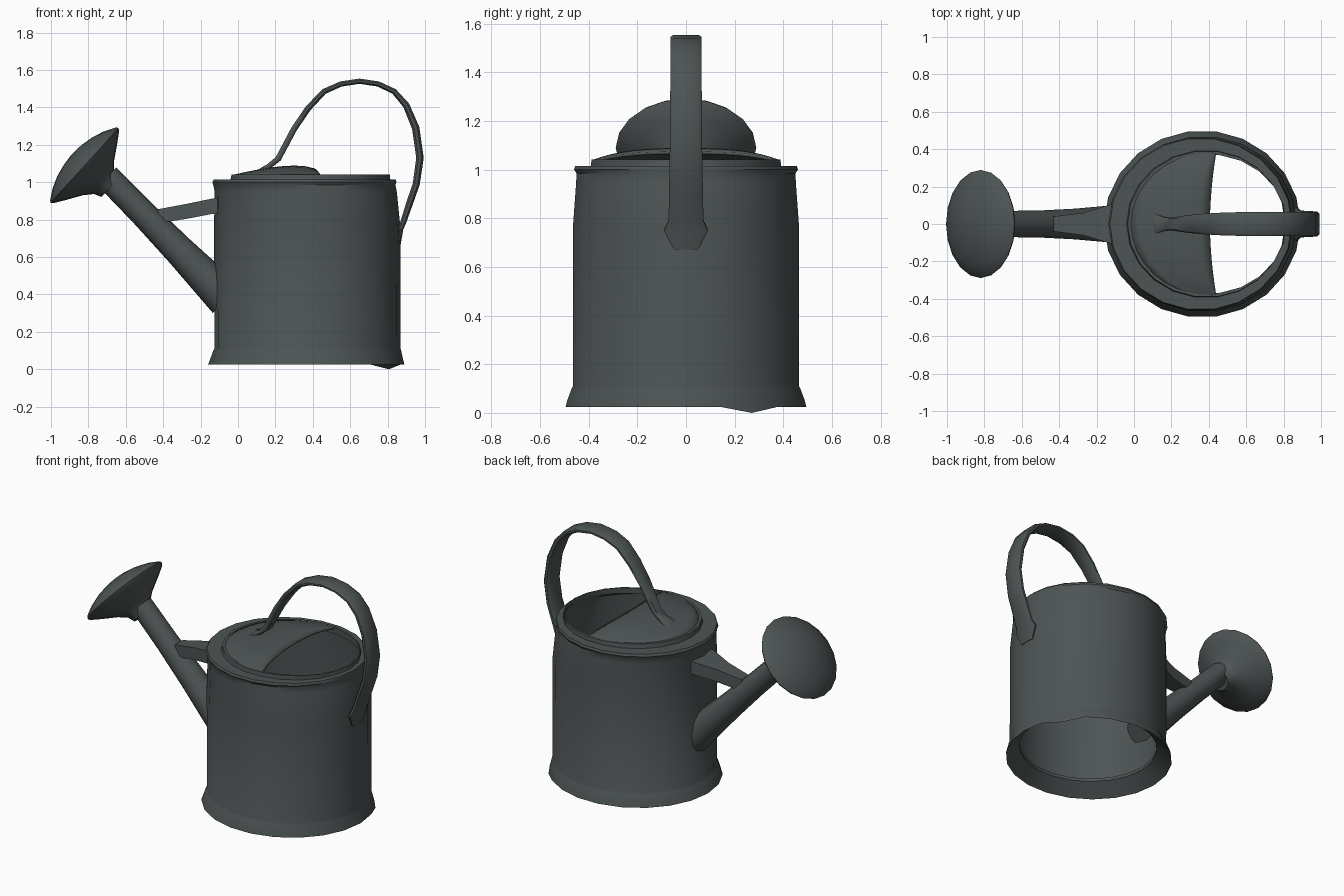
import bpy, bmesh, math
from mathutils import Vector

if "Cube" in bpy.data.objects:
    bpy.data.objects.remove(bpy.data.objects["Cube"])

metal = bpy.data.materials.new("dark grey metal")
metal.diffuse_color = (0.075, 0.088, 0.088, 1)
metal.use_nodes = True
metal.node_tree.nodes["Principled BSDF"].inputs["Base Color"].default_value = metal.diffuse_color


def make(name, bm, angle=40):
    bmesh.ops.recalc_face_normals(bm, faces=bm.faces)
    me = bpy.data.meshes.new(name)
    bm.to_mesh(me)
    bm.free()
    me.materials.append(metal)
    ob = bpy.data.objects.new(name, me)
    bpy.context.collection.objects.link(ob)
    bpy.ops.object.select_all(action='DESELECT')
    ob.select_set(True)
    bpy.context.view_layer.objects.active = ob
    bpy.ops.object.shade_smooth_by_angle(angle=math.radians(angle))
    return ob


def loft(name, rings, closed=False, caps=False, angle=40):
    """Skin a list of rings, each a list of points."""
    bm = bmesh.new()
    vs = [[bm.verts.new(p) for p in r] for r in rings]
    n = len(vs[0])
    pairs = list(zip(vs, vs[1:])) + ([(vs[-1], vs[0])] if closed else [])
    for a, b in pairs:
        for i in range(n):
            j = (i + 1) % n
            bm.faces.new((a[i], a[j], b[j], b[i]))
    if caps:
        bm.faces.new(vs[0])
        bm.faces.new(vs[-1])
    return make(name, bm, angle)


def ellipse(c, u, v, ru, rv, n):
    c, u, v = Vector(c), Vector(u), Vector(v)
    return [c + u * ru * math.cos(a) + v * rv * math.sin(a)
            for a in (2 * math.pi * i / n for i in range(n))]


X, Y = (1, 0, 0), (0, 1, 0)

# Can: flared skirt, wall, shoulder and raised rim, hollow and open below
# columns: x radius, y radius, height, centre x
profile = [(0.525, 0.50, 0.025, 0.365), (0.515, 0.492, 0.055, 0.367),
           (0.502, 0.475, 0.10, 0.370), (0.498, 0.470, 0.11, 0.372),
           (0.498, 0.470, 0.76, 0.370), (0.487, 0.456, 0.95, 0.362),
           (0.487, 0.455, 0.985, 0.355), (0.492, 0.465, 1.0, 0.355),
           (0.486, 0.460, 1.015, 0.357), (0.425, 0.395, 1.015, 0.385),
           (0.422, 0.392, 1.042, 0.388), (0.412, 0.372, 1.042, 0.400),
           (0.415, 0.372, 1.005, 0.400), (0.465, 0.435, 0.985, 0.362),
           (0.476, 0.450, 0.76, 0.370), (0.476, 0.450, 0.14, 0.372),
           (0.435, 0.415, 0.12, 0.372), (0.435, 0.415, 0.10, 0.372)]
can = loft("can_body", [ellipse((cx, 0, z), X, Y, rx, ry, 22)
                        for rx, ry, z, cx in profile], closed=True, angle=35)
# Small dent in the skirt edge
low = min((v for v in can.data.vertices if v.co.z < 0.03),
          key=lambda v: (v.co - Vector((0.8, 0.3, 0.025))).length)
low.co.z = 0.0

# Half lid, arching up towards its free edge
bm = bmesh.new()
rows = []
NY, NX = 16, 8
for j in range(NY + 1):
    s = math.sin(math.pi * (j / NY - 0.5))
    y = 0.38 * s
    left = 0.40 - 0.42 * math.sqrt(max(0, 1 - s * s))
    edge = 0.405 + 0.035 * s * s
    row = []
    for i in range(NX + 1):
        t = i / NX
        rise = math.sin(min(t / 0.8, 1) * math.pi / 2) - max(0, t - 0.85) * 2
        z = 1.035 + 0.048 * (1 - abs(s) ** 3) * rise
        row.append(bm.verts.new((left + t * (edge - left), y, z)))
    rows.append(row)
for a, b in zip(rows, rows[1:]):
    for i in range(NX):
        bm.faces.new((a[i], a[i + 1], b[i + 1], b[i]))
bmesh.ops.remove_doubles(bm, verts=bm.verts, dist=0.0005)
lid = make("lid", bm)
mod = lid.modifiers.new("thickness", 'SOLIDIFY')
mod.thickness = 0.012
mod.offset = 0

# Strap handle: x, z, half width, half thickness
path = [(0.11, 1.06, 0.055, 0.008), (0.165, 1.085, 0.035, 0.014),
        (0.215, 1.125, 0.036, 0.016), (0.30, 1.285, 0.048, 0.016),
        (0.375, 1.395, 0.055, 0.016), (0.46, 1.485, 0.06, 0.015),
        (0.55, 1.525, 0.063, 0.014), (0.65, 1.54, 0.064, 0.014),
        (0.75, 1.525, 0.064, 0.014), (0.835, 1.485, 0.064, 0.015),
        (0.90, 1.41, 0.064, 0.018), (0.95, 1.29, 0.065, 0.02),
        (0.973, 1.13, 0.066, 0.02), (0.953, 0.99, 0.068, 0.019),
        (0.915, 0.88, 0.07, 0.018), (0.885, 0.79, 0.072, 0.016),
        (0.87, 0.75, 0.09, 0.014), (0.862, 0.67, 0.05, 0.008)]
rings = []
for k, (x, z, w, h) in enumerate(path):
    p, q = path[max(k - 1, 0)], path[min(k + 1, len(path) - 1)]
    d = Vector((q[0] - p[0], 0, q[1] - p[1])).normalized()
    nrm = Vector((-d.z, 0, d.x))
    c = Vector((x, 0, z))
    rings.append([c + nrm * h * a + Vector((0, w * b, 0)) for a, b in
                  ((1, -0.8), (1, 0.8), (0.4, 1), (-0.4, 1),
                   (-1, 0.8), (-1, -0.8), (-0.4, -1), (0.4, -1))])
loft("handle", rings, caps=True, angle=45)

# Spout tube
a, b = Vector((-0.06, 0, 0.375)), Vector((-0.70, 0, 1.03))
d = (b - a).normalized()
side = Vector((d.z, 0, -d.x))
loft("spout", [ellipse(a.lerp(b, t), side, Y, r, r, 12) for t, r in
               ((0, 0.105), (0.12, 0.098), (0.4, 0.082), (0.7, 0.072), (1, 0.07))],
     caps=True)

# Sprinkler rose: flaring back and domed front
centre = Vector((-0.82, 0, 1.09))
axis = Vector((-0.74, 0, 0.67)).normalized()
across = Vector((axis.z, 0, -axis.x))
rose = [(-0.18, 0.065), (-0.14, 0.08), (-0.10, 0.125), (-0.05, 0.205),
        (-0.012, 0.262), (0.0, 0.27), (0.012, 0.262), (0.045, 0.205),
        (0.07, 0.14), (0.085, 0.07), (0.09, 0.012)]
loft("rose", [ellipse(centre + axis * h, across, Y, r, r * 1.07, 20)
              for h, r in rose], caps=True, angle=50)

# Tapered brace between can and spout: x, bottom, top, half width
loft("spout_brace", [[(x, -w, lo), (x, w, lo), (x, w, hi), (x, -w, hi)]
                     for x, lo, hi, w in ((-0.09, 0.835, 0.92, 0.11),
                                          (-0.14, 0.83, 0.912, 0.10),
                                          (-0.27, 0.805, 0.885, 0.06),
                                          (-0.43, 0.78, 0.855, 0.04))],
     caps=True, angle=30)
